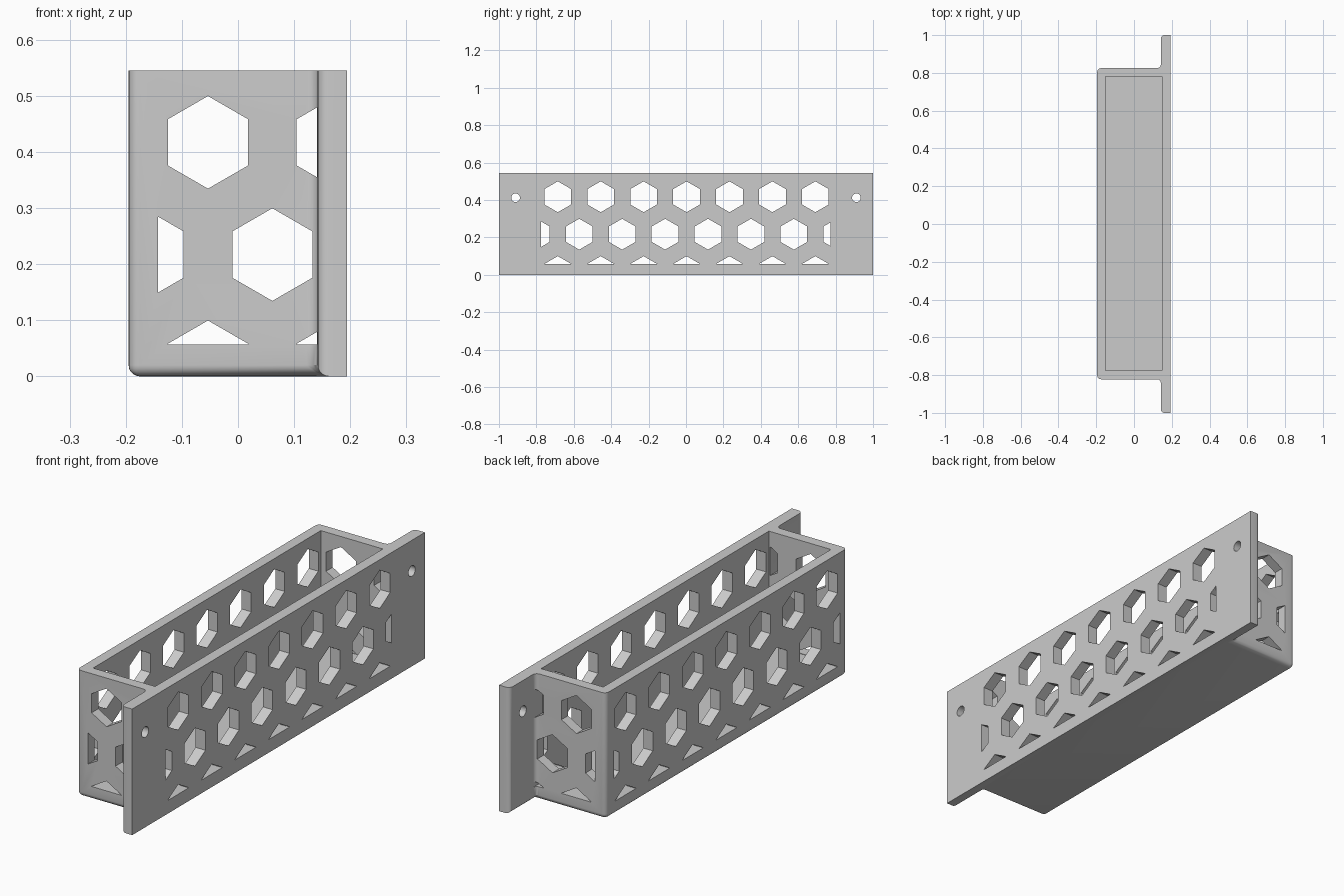
import bpy, bmesh
from math import sin, cos, tau
from mathutils import Vector

if "Cube" in bpy.data.objects:
    bpy.data.objects.remove(bpy.data.objects["Cube"])

HEIGHT, BACK, FLANGE, LEFT = 0.545, 0.194, 0.142, -0.195
END_A, END_B = -0.822, 0.825
ROUND = 0.02
HEX_R, PITCH, ROW = 0.0825, 0.2295, 0.2
TOP_ROW = 0.417


def prism(bm, points, direction):
    """Extrude a closed polygon along a direction."""
    face = bm.faces.new([bm.verts.new(p) for p in points])
    out = bmesh.ops.extrude_face_region(bm, geom=[face])
    moved = [v for v in out["geom"] if isinstance(v, bmesh.types.BMVert)]
    bmesh.ops.translate(bm, verts=moved, vec=direction)


def finish(bm, name):
    bmesh.ops.recalc_face_normals(bm, faces=bm.faces[:])
    mesh = bpy.data.meshes.new(name)
    bm.to_mesh(mesh)
    bm.free()
    obj = bpy.data.objects.new(name, mesh)
    bpy.context.collection.objects.link(obj)
    return obj


def keep_side(bm, co, normal):
    """Trim everything on the outer side of a plane and close the cut."""
    bmesh.ops.bisect_plane(bm, geom=bm.verts[:] + bm.edges[:] + bm.faces[:],
                           plane_co=co, plane_no=normal, clear_outer=True)
    bmesh.ops.holes_fill(bm, edges=[e for e in bm.edges if e.is_boundary])


def ring(center, radius, sides, axis):
    """Polygon standing upright, facing along x or y, with a corner on top."""
    u, z = center
    pts = []
    for i in range(sides):
        a = tau * i / sides
        s, h = u + radius * sin(a), z + radius * cos(a)
        pts.append(Vector((-0.4, s, h)) if axis == "x" else Vector((s, -0.95, h)))
    return pts


def hex_cutter(name, axis, middle, count, low, high):
    """Staggered rows of hexagons trimmed to the window of one wall pair."""
    bm = bmesh.new()
    run = Vector((0.8, 0, 0)) if axis == "x" else Vector((0, 1.9, 0))
    for row in range(3):
        for k in range(-count, count + 1):
            u = middle + (k + 0.5 * (row % 2)) * PITCH
            if low - HEX_R * 0.8 < u < high + HEX_R * 0.8:
                prism(bm, ring((u, TOP_ROW - ROW * row), HEX_R, 6, axis), run)
    side = Vector((0, 1, 0)) if axis == "x" else Vector((1, 0, 0))
    bmesh.ops.recalc_face_normals(bm, faces=bm.faces[:])
    keep_side(bm, side * low, -side)
    keep_side(bm, side * high, side)
    keep_side(bm, Vector((0, 0, 0.057)), Vector((0, 0, -1)))
    return finish(bm, name)


# Tray body with mounting flange, extruded from one outline
bm = bmesh.new()
outline = [(BACK, -1), (BACK, 1), (FLANGE, 1), (FLANGE, END_B),
           (LEFT, END_B), (LEFT, END_A), (FLANGE, END_A), (FLANGE, -1)]
prism(bm, [(x, y, 0) for x, y in outline], Vector((0, 0, HEIGHT)))
bmesh.ops.recalc_face_normals(bm, faces=bm.faces[:])

# Round the upright and bottom edges, leaving the rim and mounting face sharp
rounded = []
for e in bm.edges:
    a, b = (v.co for v in e.verts)
    at_back = max(a.x, b.x) > BACK - 0.001
    at_top = max(a.z, b.z) > HEIGHT - 0.001
    upright = abs(a.z - b.z) > 0.1
    if not at_back and (upright or not at_top):
        rounded.append(e)
bmesh.ops.bevel(bm, geom=rounded, offset=ROUND, segments=5, profile=0.5,
                affect="EDGES", clamp_overlap=True)
tray = finish(bm, "perforated_tray")

# Open interior
bm = bmesh.new()
inside = [(-0.15, -0.776), (0.147, -0.776), (0.147, 0.78), (-0.15, 0.78)]
prism(bm, [(x, y, 0.055) for x, y in inside], Vector((0, 0, 1)))
cavity = finish(bm, "cavity_cutter")

# Hexagonal openings through the long walls and the end walls
long_holes = hex_cutter("long_wall_cutter", "x", 0.003, 5, -0.774, 0.772)
end_holes = hex_cutter("end_wall_cutter", "y", -0.0535, 2, -0.143, 0.141)

# Screw holes in the flange
bm = bmesh.new()
for y in (-0.911, 0.911):
    prism(bm, ring((y, 0.412), 0.023, 24, "x"), Vector((0.8, 0, 0)))
screw_holes = finish(bm, "screw_hole_cutter")

bpy.context.view_layer.objects.active = tray
for cutter in (cavity, long_holes, end_holes, screw_holes):
    cutter.hide_render = True
    mod = tray.modifiers.new(cutter.name, "BOOLEAN")
    mod.operation = "DIFFERENCE"
    mod.solver = "EXACT"
    mod.object = cutter
    bpy.ops.object.modifier_apply(modifier=mod.name)
    bpy.data.objects.remove(cutter)

# Plain grey material
grey = bpy.data.materials.new("light_grey")
grey.use_nodes = True
grey.diffuse_color = (0.6, 0.6, 0.6, 1)
grey.node_tree.nodes["Principled BSDF"].inputs["Base Color"].default_value = (0.6, 0.6, 0.6, 1)
tray.data.materials.clear()
tray.data.materials.append(grey)

bpy.ops.object.select_all(action="DESELECT")
tray.select_set(True)
bpy.ops.object.shade_smooth_by_angle(angle=0.5)
